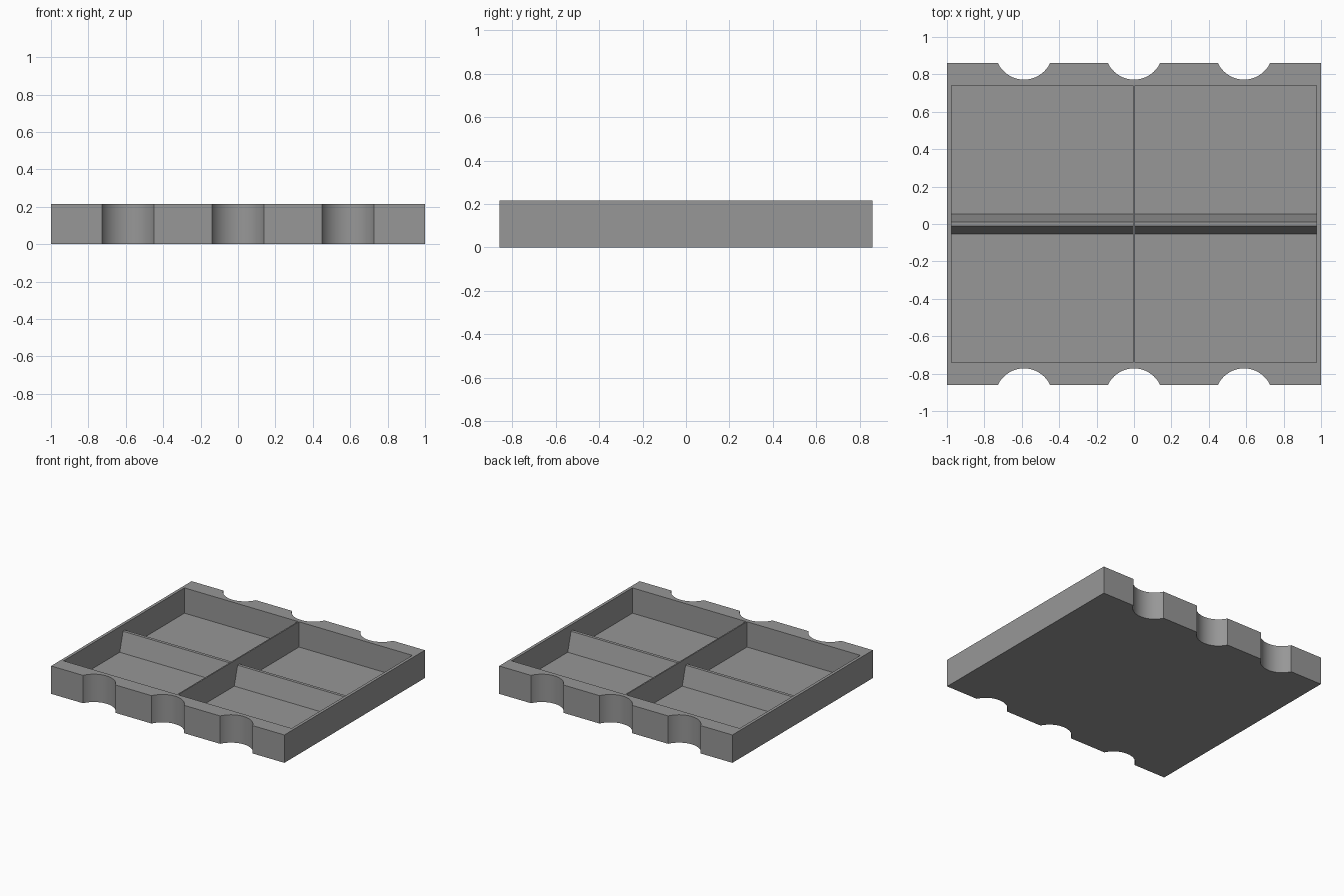
import bpy, bmesh, math

if "Cube" in bpy.data.objects:
    bpy.data.objects.remove(bpy.data.objects["Cube"])

HALF_X, HALF_Y, HEIGHT = 1.0, 0.86, 0.216
POCKET_X, POCKET_Y, FLOOR = 0.977, 0.74, 0.02
NOTCH_R, NOTCH_DEPTH, NOTCH_X = 0.154, 0.088, 0.588

grey = bpy.data.materials.new("plain grey")
grey.diffuse_color = (0.31, 0.31, 0.31, 1)
grey.use_nodes = True
grey.node_tree.nodes["Principled BSDF"].inputs["Base Color"].default_value = grey.diffuse_color


def prism(name, points, direction):
    """Extrude a closed 3D outline along a direction into a solid."""
    mesh = bpy.data.meshes.new(name)
    bm = bmesh.new()
    face = bm.faces.new([bm.verts.new(p) for p in points])
    top = bmesh.ops.extrude_face_region(bm, geom=[face], use_keep_orig=True)
    moved = [v for v in top["geom"] if isinstance(v, bmesh.types.BMVert)]
    bmesh.ops.translate(bm, verts=moved, vec=direction)
    bmesh.ops.recalc_face_normals(bm, faces=bm.faces)
    bm.to_mesh(mesh)
    bm.free()
    mesh.materials.append(grey)
    obj = bpy.data.objects.new(name, mesh)
    bpy.context.collection.objects.link(obj)
    return obj


def rectangle(hx, hy, z):
    return [(-hx, -hy, z), (hx, -hy, z), (hx, hy, z), (-hx, hy, z)]


# Tray outline: front edge with three round finger notches, then turned for the back
centre_y = -HALF_Y - (NOTCH_R - NOTCH_DEPTH)
half_angle = math.acos((NOTCH_R - NOTCH_DEPTH) / NOTCH_R)
front = [(-HALF_X, -HALF_Y, 0)]
for cx in (-NOTCH_X, 0, NOTCH_X):
    for i in range(25):
        a = half_angle * (i / 12 - 1)
        front.append((cx + NOTCH_R * math.sin(a), centre_y + NOTCH_R * math.cos(a), 0))
front.append((HALF_X, -HALF_Y, 0))
tray = prism("tray", front + [(-x, -y, z) for x, y, z in front], (0, 0, HEIGHT))

# Pocket hollowed out of the tray
cutter = prism("pocket_cutter", rectangle(POCKET_X, POCKET_Y, FLOOR), (0, 0, 0.4))
cutter.hide_render = True
cutter.hide_set(True)
cut = tray.modifiers.new("pocket", "BOOLEAN")
cut.operation = "DIFFERENCE"
cut.solver = "EXACT"
cut.object = cutter
bpy.context.view_layer.objects.active = tray
tray.select_set(True)
bpy.ops.object.modifier_apply(modifier=cut.name)
bpy.ops.object.shade_smooth_by_angle(angle=math.radians(30))

# Thin upright wall between the left and right compartments
prism("divider", rectangle(0.005, POCKET_Y, FLOOR), (0, 0, HEIGHT - FLOOR))

# Lower tapered ridge across both compartments
profile = [(-0.053, FLOOR), (0.053, FLOOR), (0.012, 0.167), (-0.012, 0.167)]
prism("cross_ridge", [(-POCKET_X, y, z) for y, z in profile], (2 * POCKET_X, 0, 0))
